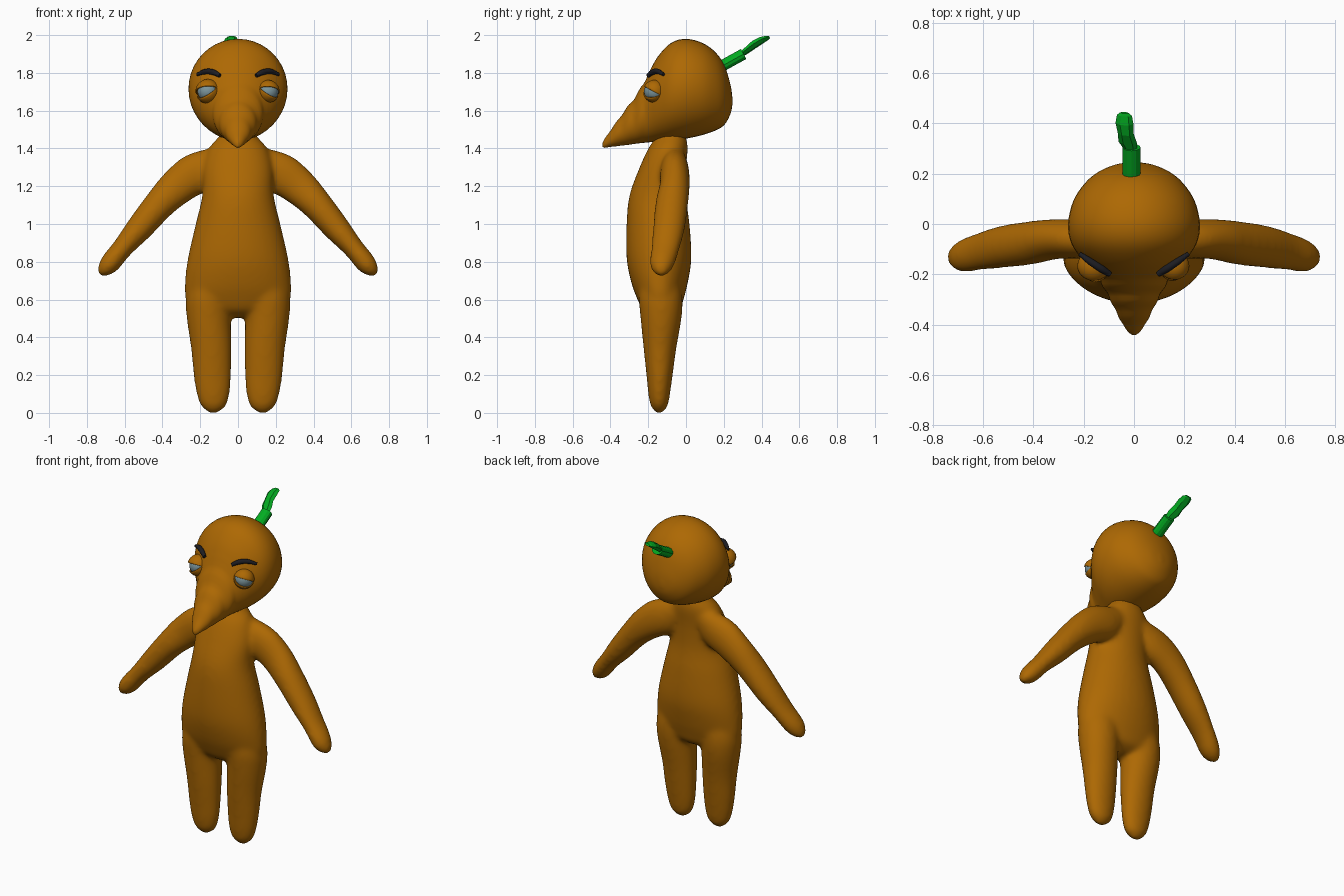
import bpy, bmesh, math
from mathutils import Vector, Matrix

if "Cube" in bpy.data.objects:
    bpy.data.objects.remove(bpy.data.objects["Cube"])

X, Y, Z = Vector((1, 0, 0)), Vector((0, 1, 0)), Vector((0, 0, 1))


def material(name, rgb):
    m = bpy.data.materials.new(name)
    m.use_nodes = True
    m.diffuse_color = (*rgb, 1)
    m.node_tree.nodes["Principled BSDF"].inputs["Base Color"].default_value = (*rgb, 1)
    return m


ORANGE = material("carrot orange", (0.42, 0.14, 0.001))
GREEN = material("leaf green", (0.001, 0.42, 0.016))
GREY = material("eye grey blue", (0.2, 0.3, 0.33))
BLACK = material("brow charcoal", (0.012, 0.012, 0.016))


def refine(rows, steps):
    """Smooth the list of (x, y, z, a, b) sections."""
    pts = [rows[0]] + rows + [rows[-1]]
    out = []
    for i in range(len(rows) - 1):
        quad = list(zip(*pts[i:i + 4]))
        for k in range(steps):
            t = k / steps
            out.append([0.5 * (2 * q + (r - p) * t + (2 * p - 5 * q + 4 * r - s) * t * t
                               + (3 * q - p - 3 * r + s) * t ** 3) for p, q, r, s in quad])
    return out + [rows[-1]]


def loft(bm, rows, u, v, sides=32, steps=4):
    """Skin elliptical sections whose half axes lie along u and v."""
    rings = []
    for x, y, z, a, b in refine(rows, steps):
        a, b = max(a, 0.002), max(b, 0.002)
        ring = []
        for i in range(sides):
            t = math.tau * i / sides
            ring.append(bm.verts.new(Vector((x, y, z)) + u * a * math.cos(t) + v * b * math.sin(t)))
        rings.append(ring)
    for r, s in zip(rings, rings[1:]):
        for i in range(sides):
            j = (i + 1) % sides
            bm.faces.new((r[i], r[j], s[j], s[i]))
    bm.faces.new(rings[0])
    bm.faces.new(rings[-1])


def finish(bm, name, mat, smooth=True):
    bmesh.ops.recalc_face_normals(bm, faces=bm.faces)
    me = bpy.data.meshes.new(name)
    bm.to_mesh(me)
    bm.free()
    me.materials.append(mat)
    for p in me.polygons:
        p.use_smooth = smooth
    ob = bpy.data.objects.new(name, me)
    bpy.context.collection.objects.link(ob)
    return ob


# Body: torso, legs and arms fused into one soft skin
bm = bmesh.new()
torso = [(0, -0.08, 1.53, 0.06, 0.05), (0, -0.08, 1.46, 0.105, 0.08),
         (0, -0.095, 1.4, 0.155, 0.105), (0, -0.125, 1.29, 0.185, 0.125),
         (0, -0.15, 1.15, 0.19, 0.15), (0, -0.148, 1.0, 0.225, 0.167),
         (0, -0.143, 0.82, 0.266, 0.172), (0, -0.14, 0.69, 0.282, 0.15),
         (0, -0.135, 0.6, 0.275, 0.122), (0, -0.13, 0.54, 0.2, 0.095),
         (0, -0.13, 0.505, 0.06, 0.04)]
loft(bm, torso, X, Y)
for s in (1, -1):
    leg = [(s * 0.14, -0.14, 0.78, 0.09, 0.09), (s * 0.152, -0.135, 0.63, 0.122, 0.115),
           (s * 0.155, -0.132, 0.51, 0.118, 0.11),
           (s * 0.141, -0.138, 0.34, 0.108, 0.087), (s * 0.136, -0.14, 0.2, 0.1, 0.07),
           (s * 0.132, -0.142, 0.1, 0.088, 0.058), (s * 0.13, -0.142, 0.035, 0.066, 0.045),
           (s * 0.13, -0.142, -0.002, 0.022, 0.016)]
    loft(bm, leg, X, Y)
    arm = [(s * 0.08, -0.06, 1.36, 0.07, 0.055), (s * 0.19, -0.06, 1.285, 0.118, 0.076),
           (s * 0.31, -0.06, 1.205, 0.102, 0.08), (s * 0.41, -0.075, 1.11, 0.084, 0.087),
           (s * 0.52, -0.09, 0.98, 0.072, 0.085), (s * 0.61, -0.108, 0.875, 0.056, 0.076),
           (s * 0.675, -0.125, 0.795, 0.055, 0.067), (s * 0.71, -0.13, 0.755, 0.04, 0.048),
           (s * 0.735, -0.13, 0.732, 0.014, 0.018)]
    loft(bm, arm, Vector((0.75 * s, 0, 0.66)), Y)
body = finish(bm, "body", ORANGE)
mod = body.modifiers.new("fuse", 'REMESH')
mod.mode, mod.voxel_size, mod.use_smooth_shade = 'VOXEL', 0.011, True
mod = body.modifiers.new("soften", 'SMOOTH')
mod.factor, mod.iterations = 0.5, 24

# Head: round at the back, tapering to a drooping pointed nose
outline = [(0.246, 1.635, 1.665, 0.01), (0.236, 1.585, 1.735, 0.075), (0.205, 1.527, 1.835, 0.145),
           (0.16, 1.497, 1.905, 0.197), (0.09, 1.472, 1.957, 0.242),
           (0, 1.452, 1.98, 0.262), (-0.08, 1.442, 1.958, 0.248),
           (-0.15, 1.437, 1.885, 0.198), (-0.2, 1.432, 1.795, 0.152), (-0.25, 1.427, 1.7, 0.122),
           (-0.3, 1.42, 1.632, 0.095), (-0.35, 1.414, 1.565, 0.07), (-0.4, 1.408, 1.495, 0.044),
           (-0.43, 1.404, 1.452, 0.022), (-0.442, 1.41, 1.43, 0.004)]
bm = bmesh.new()
loft(bm, [(0, y, (lo + hi) / 2, rx, (hi - lo) / 2) for y, lo, hi, rx in outline], X, Z, 40)
for v in bm.verts:  # shallow wrinkles around the nose
    if v.co.y < -0.2:
        k = 1 + 0.025 * math.sin((v.co.y + 0.2) * 100)
        v.co.x *= k
        v.co.z = 1.43 + (v.co.z - 1.43) * k
head = finish(bm, "head", ORANGE)


def eye_part(name, radius, frame, mat, lids):
    bm = bmesh.new()
    bmesh.ops.create_uvsphere(bm, u_segments=36, v_segments=18, radius=radius)
    if lids:  # open the slit between upper and lower lid
        def in_slit(f):
            c = f.calc_center_median()
            return -30 < math.degrees(math.atan2(c.y, c.x)) < 20
        bmesh.ops.delete(bm, geom=[f for f in bm.faces if in_slit(f)], context='FACES')
    bm.transform(frame)
    ob = finish(bm, name, mat)
    if lids:
        mod = ob.modifiers.new("thickness", 'SOLIDIFY')
        mod.thickness = 0.005


for s, side in ((1, "left"), (-1, "right")):
    # Heavy-lidded eyes, drooping at the outer corner
    forward = Vector((0.6 * s, -0.8, 0))
    lateral = (Vector((0.8 * s, 0.6, 0)) - Z * 0.33).normalized()
    up = lateral.cross(forward) * -s
    frame = Matrix((forward, up, lateral)).transposed().to_4x4()
    frame.translation = (0.16 * s, -0.168, 1.702)
    eye_part(side + "_eyeball", 0.054, frame, GREY, False)
    eye_part(side + "_eyelids", 0.06, frame, ORANGE, True)

    # Arched eyebrow resting on the head
    cu = bpy.data.curves.new(side + "_eyebrow", 'CURVE')
    cu.dimensions = '3D'
    cu.bevel_depth, cu.bevel_resolution, cu.use_fill_caps = 0.014, 2, True
    sp = cu.splines.new('BEZIER')
    path = [(0.103, -0.22, 1.795, 0.8), (0.14, -0.2, 1.813, 1.1),
            (0.18, -0.16, 1.813, 1), (0.212, -0.115, 1.79, 0.6)]
    sp.bezier_points.add(len(path) - 1)
    for p, (x, y, z, r) in zip(sp.bezier_points, path):
        spot = Vector((s * x, y, z))
        _, near, normal, _ = head.closest_point_on_mesh(spot)
        p.co = near + normal * 0.012
        p.radius = r
        p.handle_left_type = p.handle_right_type = 'AUTO'
    cu.materials.append(BLACK)
    bpy.context.collection.objects.link(bpy.data.objects.new(side + "_eyebrow", cu))

# Stem and twisted leaf
slope = Vector((0, -0.47, 0.88))
bm = bmesh.new()
loft(bm, [(-0.01, 0.16, 1.82, 0.036, 0.03), (-0.01, 0.305, 1.9, 0.036, 0.03)], X, slope, 12, 1)
finish(bm, "stem", GREEN, False)
bm = bmesh.new()
leaf = [(-0.012, 0.29, 1.895, 0.024, 0.014), (-0.025, 0.325, 1.922, 0.037, 0.018),
        (-0.033, 0.36, 1.95, 0.032, 0.022), (-0.038, 0.4, 1.973, 0.036, 0.019),
        (-0.038, 0.432, 1.986, 0.03, 0.011), (-0.038, 0.442, 1.99, 0.018, 0.007)]
loft(bm, leaf, (X + slope * 0.15).normalized(), slope, 6, 1)
finish(bm, "leaf", GREEN, False)
